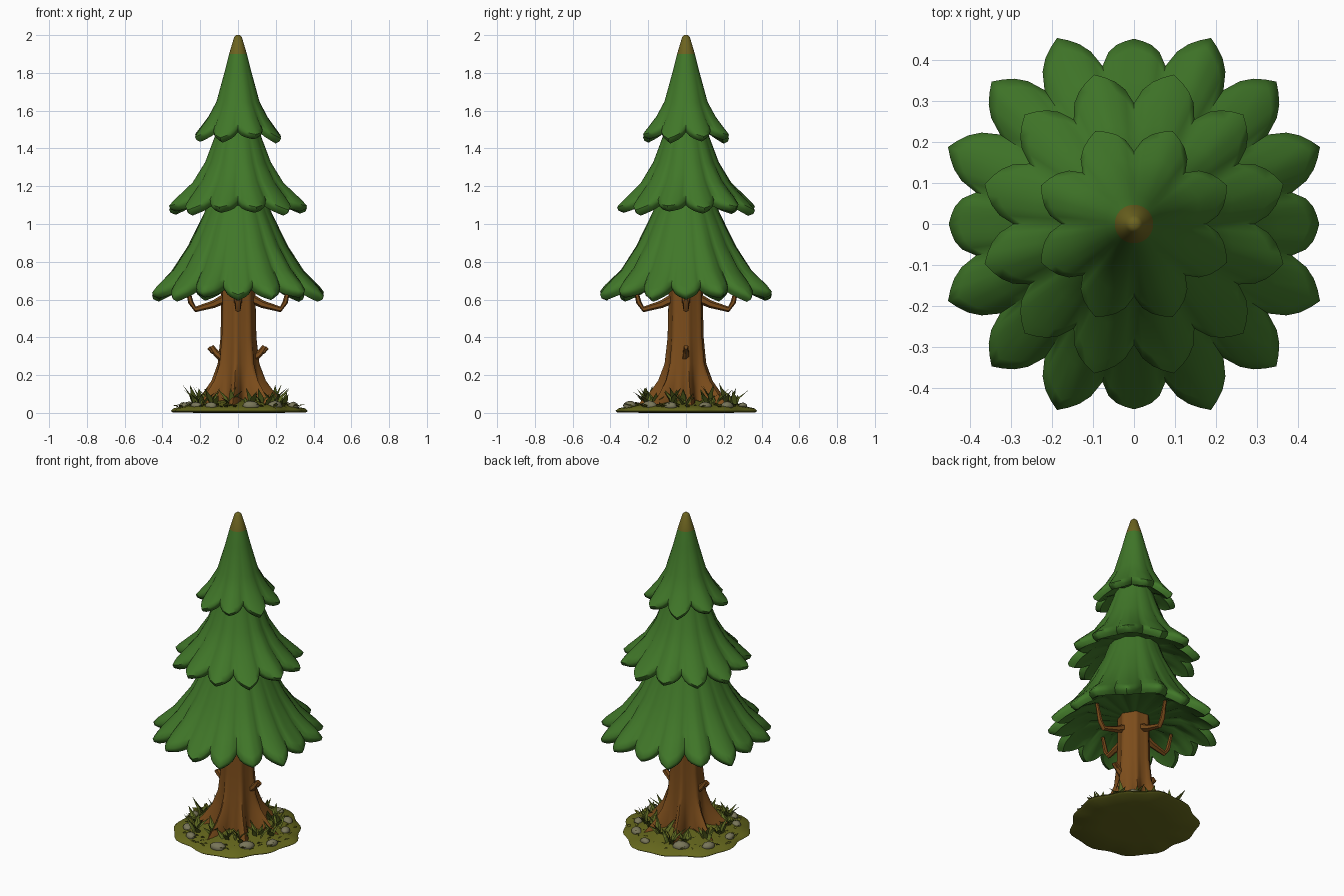
import bpy, bmesh, math, random
from mathutils import Vector, Matrix

if "Cube" in bpy.data.objects:
    bpy.data.objects.remove(bpy.data.objects["Cube"])

random.seed(4)
TAU = math.tau


def material(name, rgb):
    m = bpy.data.materials.new(name)
    m.diffuse_color = (*rgb, 1)
    m.use_nodes = True
    m.node_tree.nodes["Principled BSDF"].inputs["Base Color"].default_value = m.diffuse_color
    return m


GREEN = material("needle green", (0.052, 0.185, 0.022))
TIP = material("dry tip", (0.15, 0.125, 0.014))
BARK = material("bark brown", (0.2, 0.073, 0.011))
MOSS = material("moss", (0.13, 0.135, 0.012))
GRASS = material("grass", (0.105, 0.135, 0.015))
STONE = material("stone", (0.19, 0.18, 0.1))


def finish(name, bm, mats, angle=40, rule=None):
    """Turn a bmesh into a shaded, coloured object."""
    bmesh.ops.recalc_face_normals(bm, faces=bm.faces)
    if rule:
        for f in bm.faces:
            f.material_index = rule(f)
    me = bpy.data.meshes.new(name)
    bm.to_mesh(me)
    bm.free()
    for m in mats:
        me.materials.append(m)
    ob = bpy.data.objects.new(name, me)
    bpy.context.collection.objects.link(ob)
    bpy.ops.object.select_all(action='DESELECT')
    ob.select_set(True)
    bpy.context.view_layer.objects.active = ob
    bpy.ops.object.shade_smooth_by_angle(angle=math.radians(angle))
    return ob


def loft(bm, rings, caps=True):
    loops = [[bm.verts.new(p) for p in ring] for ring in rings]
    for a, b in zip(loops, loops[1:]):
        for i in range(len(a)):
            j = (i + 1) % len(a)
            bm.faces.new((a[i], a[j], b[j], b[i]))
    if caps:
        bm.faces.new(loops[0][::-1])
        bm.faces.new(loops[-1])


# Foliage tiers: skirts with pointed, drooping petals (rows: radius, z, petal weight)
def tier(name, petals, phase, rows, notch, lift, short=0.0):
    seg, bm, rings = 8, bmesh.new(), []
    for r, z, w in rows:
        ring = []
        for k in range(petals * seg):
            p, i = divmod(k, seg)
            s = abs(i / seg - 0.5) * 2
            cut = 0.62 * s + 0.38 * s ** 4
            a = (p + i / seg - 0.5) * TAU / petals + phase
            scale = 1 - w * notch * cut
            if p % 4 == 0:                       # petals on the axes are shorter
                scale -= w * short * (1 - s)
            droop = 0.012 * w * math.sin(2.4 * p) * (1 - s)
            ring.append((r * scale * math.cos(a), r * scale * math.sin(a),
                         z + w * lift * cut + droop))
        rings.append(ring)
    loft(bm, rings)
    return finish(name, bm, [GREEN, TIP], 58,
                  lambda f: int(f.calc_center_median().z > 1.9))


tier("lower_foliage", 16, 0,
     [(0.10, 1.28, 0), (0.18, 1.06, .15), (0.275, 0.88, .4), (0.375, 0.745, .7),
      (0.465, 0.665, 1), (0.492, 0.632, 1), (0.485, 0.612, 1), (0.455, 0.6, 1),
      (0.39, 0.645, .75), (0.28, 0.70, .4), (0.09, 0.69, 0)], 0.2, 0.05, 0.08)
tier("middle_foliage", 12, TAU / 24,
     [(0.06, 1.68, 0), (0.125, 1.46, .15), (0.18, 1.32, .35), (0.25, 1.21, .65),
      (0.35, 1.115, 1), (0.378, 1.085, 1), (0.37, 1.066, 1), (0.34, 1.055, 1),
      (0.28, 1.10, .75), (0.18, 1.14, .3), (0.08, 1.16, 0)], 0.22, 0.045)
tier("top_foliage", 8, TAU / 16,
     [(0.010, 2.0, 0), (0.02, 1.99, 0), (0.047, 1.9, 0), (0.07, 1.81, .05),
      (0.12, 1.64, .3), (0.17, 1.555, .65), (0.228, 1.485, 1), (0.246, 1.463, 1),
      (0.238, 1.447, 1), (0.215, 1.437, 1), (0.17, 1.47, .75), (0.10, 1.50, .3),
      (0.04, 1.51, 0)], 0.28, 0.05)

# Trunk flaring out into seven roots
ROOTS = 7
bm, rings = bmesh.new(), []
for r, z, flare in [(0.125, 0.01, .18), (0.12, 0.05, .135), (0.115, 0.10, .09),
                    (0.108, 0.17, .045), (0.1, 0.26, .018), (0.092, 0.4, .010),
                    (0.088, 0.58, .010), (0.09, 0.72, .008)]:
    ring = []
    for k in range(ROOTS * 8):
        a = k * TAU / (ROOTS * 8)
        lobe = (0.5 + 0.5 * math.cos(ROOTS * (a + math.radians(97)))) ** 2
        q = r + flare * lobe - 0.004
        ring.append((q * math.cos(a), q * math.sin(a), z))
    rings.append(ring)
loft(bm, rings)
finish("trunk", bm, [BARK], 60)


# Branches: tapered limbs along a path in the plane of a given heading
def limb(name, heading, path):
    bm, rings = bmesh.new(), []
    pts = [Vector((x, 0, z)) for x, z, _ in path]
    for i, (x, z, r) in enumerate(path):
        t = (pts[min(i + 1, len(pts) - 1)] - pts[max(i - 1, 0)]).normalized()
        u = Vector((-t.z, 0, t.x))
        ring = [pts[i] + r * (math.cos(k * TAU / 6) * u + math.sin(k * TAU / 6) * Vector((0, 1, 0)))
                for k in range(6)]
        rings.append(ring)
    loft(bm, rings)
    bm.transform(Matrix.Rotation(heading, 4, 'Z'))
    finish(name, bm, [BARK], 50)


for q in range(4):
    limb("bent_branch", q * TAU / 4,
         [(0.06, 0.61, .026), (0.13, 0.575, .020), (0.225, 0.548, .015),
          (0.25, 0.585, .014), (0.275, 0.69, .010)])
for q in range(2):
    limb("trunk_stub", q * TAU / 2, [(0.07, 0.28, .022), (0.115, 0.315, .018), (0.142, 0.352, .013)])
    limb("stub_twig", q * TAU / 2, [(0.11, 0.315, .014), (0.135, 0.325, .012), (0.155, 0.345, .010)])


# Mossy mound with a wavy edge
def edge(a):
    return 0.362 + 0.01 * math.sin(5 * a + 1) + 0.009 * math.sin(11 * a) - 0.008 * math.cos(2 * a)


bm, rings = bmesh.new(), []
for s, z in [(0.5, 0), (0.97, 0.002), (1.0, 0.01), (0.96, 0.024), (0.75, 0.04), (0.5, 0.058), (0.25, 0.07)]:
    rings.append([(s * edge(a) * math.cos(a), s * edge(a) * math.sin(a),
                   z + (random.uniform(-.004, .004) if z > .03 else 0))
                  for a in (k * TAU / 64 for k in range(64))])
loft(bm, rings)
finish("mossy_ground", bm, [MOSS], 60)


# Grass: closed, ridged, pointed blades gathered in tufts, plus short blades on the moss
def blade(bm, base, heading, length, width, lean):
    out = Vector((math.cos(heading), math.sin(heading), 0))
    side = Vector((-out.y, out.x, 0)) * width / 2
    up = Vector((0, 0, 1))
    mid = base + (out * math.sin(lean) + up * math.cos(lean)) * length * 0.45
    tip = mid + (out * math.sin(lean + .3) + up * math.cos(lean + .3)) * length * 0.55
    ridge = mid + (up * math.sin(lean) - out * math.cos(lean)) * 0.006
    b0, b1, l, r, m, t = [bm.verts.new(p) for p in
                          (base - side * .6, base + side * .6, mid - side, mid + side, ridge, tip)]
    for f in ((b0, b1, m), (b0, m, l), (b1, r, m), (l, m, t), (m, r, t),
              (b1, b0, l, r), (r, l, t)):
        bm.faces.new(f)


bm = bmesh.new()
for k in range(14):
    a = k * TAU / 14 + random.uniform(-.1, .1)
    d = random.uniform(0.19, 0.26)
    for j in range(6):
        base = Vector((d * math.cos(a), d * math.sin(a), 0.035))
        base += Vector((random.uniform(-.015, .015), random.uniform(-.015, .015), 0))
        blade(bm, base, j * TAU / 6 + a, random.uniform(.075, .14), .032, random.uniform(.15, .75))
finish("grass_tufts", bm, [GRASS], 20)

bm = bmesh.new()
for k in range(110):
    a, d = random.uniform(0, TAU), random.uniform(.2, .32)
    blade(bm, Vector((d * math.cos(a), d * math.sin(a), 0.03)), a + random.uniform(-1, 1),
          random.uniform(.025, .045), .024, random.uniform(.7, 1.2))
finish("moss_leaves", bm, [MOSS], 20)

# Rounded stones around the roots
for k in range(11):
    a = k * TAU / 11 + random.uniform(-.15, .15) + 0.3
    d, size = random.uniform(.26, .31), random.uniform(.026, .044)
    bm = bmesh.new()
    bmesh.ops.create_icosphere(bm, subdivisions=2, radius=size)
    for v in bm.verts:
        v.co *= random.uniform(.93, 1.05)
    bm.transform(Matrix.Translation((d * math.cos(a), d * math.sin(a), .036))
                 @ Matrix.Rotation(a, 4, 'Z') @ Matrix.Diagonal((.85, 1.15, .7, 1)))
    finish("stone", bm, [STONE], 40)
